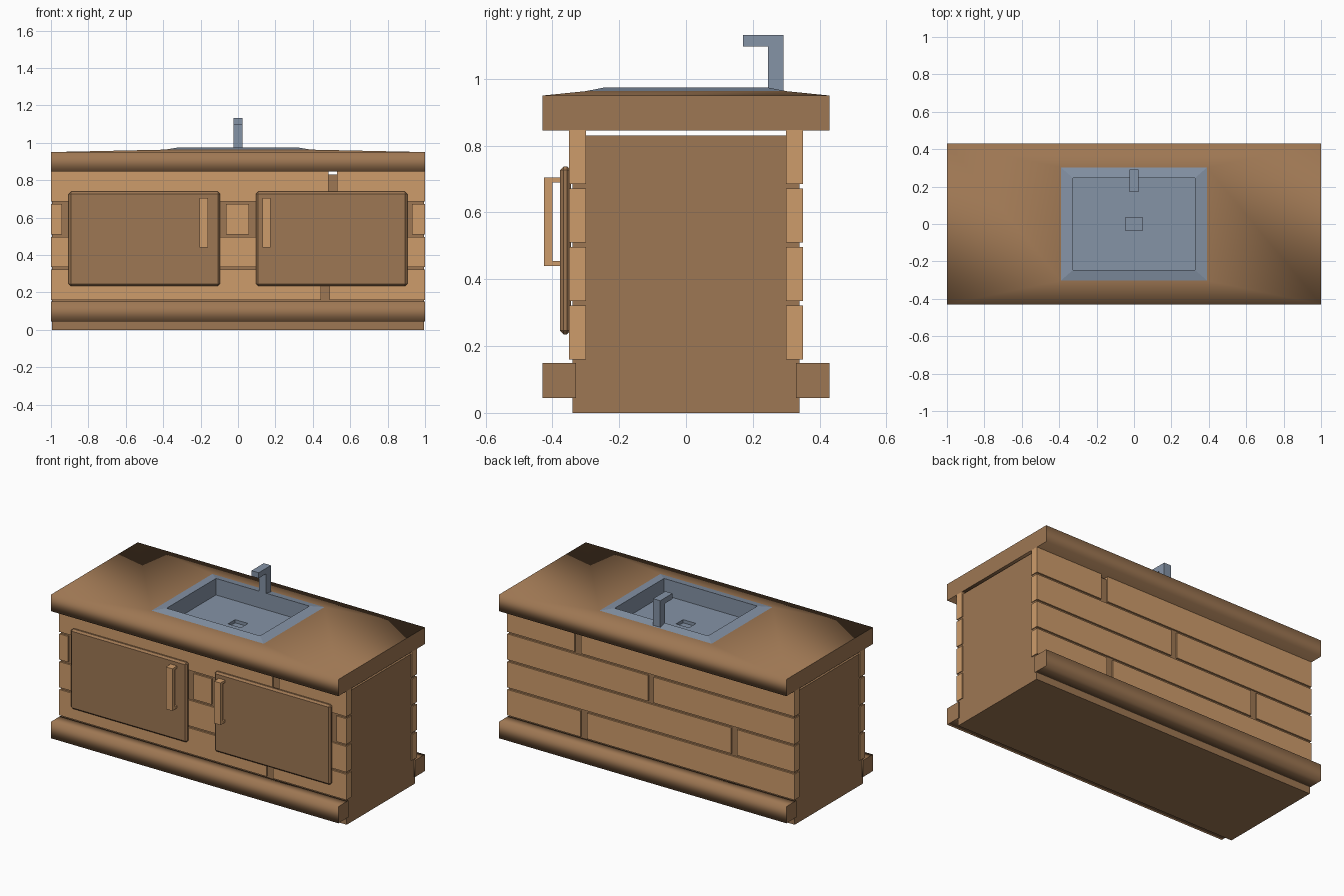
import bpy, bmesh

default = bpy.data.objects.get("Cube")
if default:
    bpy.data.objects.remove(default, do_unlink=True)


def srgb(r, g, b):
    return tuple((c / 255 / 12.92) if c < 10 else ((c / 255 + 0.055) / 1.055) ** 2.4 for c in (r, g, b)) + (1,)


def material(name, color):
    m = bpy.data.materials.new(name)
    m.use_nodes = True
    m.diffuse_color = color
    m.node_tree.nodes["Principled BSDF"].inputs["Base Color"].default_value = color
    return m


DARK = material("dark wood", srgb(158, 119, 83))
LIGHT = material("light wood", srgb(206, 156, 107))
STEEL = material("blue steel", srgb(133, 147, 166))


def finish(name, bm, mat, soft=False):
    """Soft parts blend lengthwise faces but keep flat end caps."""
    bmesh.ops.recalc_face_normals(bm, faces=bm.faces)
    for f in bm.faces:
        f.smooth = soft and abs(f.normal.x) < 0.9
    mesh = bpy.data.meshes.new(name)
    bm.to_mesh(mesh)
    bm.free()
    mesh.materials.append(mat)
    ob = bpy.data.objects.new(name, mesh)
    bpy.context.collection.objects.link(ob)
    return ob


def add_box(bm, x, y, z):
    made = bmesh.ops.create_cube(bm, size=1)["verts"]
    for v in made:
        for i, (lo, hi) in enumerate((x, y, z)):
            v.co[i] = lo if v.co[i] < 0 else hi


def box(name, x, y, z, mat, soft=False, bevel=0):
    bm = bmesh.new()
    add_box(bm, x, y, z)
    if bevel:
        bmesh.ops.bevel(bm, geom=bm.edges[:], offset=bevel, segments=1, affect='EDGES')
    return finish(name, bm, mat, soft)


def stacked_rings(name, rings, mat, soft=False, cap_start=True, cap_end=True):
    """Skin a run of centred rectangles given as half width, half depth, height."""
    bm = bmesh.new()
    loops = [[bm.verts.new((sx * w, sy * d, z)) for sx, sy in ((-1, -1), (1, -1), (1, 1), (-1, 1))]
             for w, d, z in rings]
    for a, b in zip(loops, loops[1:]):
        for i in range(4):
            j = (i + 1) % 4
            bm.faces.new((a[i], a[j], b[j], b[i]))
    if cap_start:
        bm.faces.new(loops[0])
    if cap_end:
        bm.faces.new(loops[-1])
    return finish(name, bm, mat, soft)


# Cabinet core and base mouldings
box("cabinet_core", (-0.995, 0.995), (-0.34, 0.34), (0, 0.83), DARK)
box("front_base_trim", (-1, 1), (-0.43, -0.33), (0.045, 0.15), DARK, soft=True)
box("back_base_trim", (-1, 1), (0.33, 0.43), (0.045, 0.15), DARK, soft=True)

# Plank cladding: each row lists its plank spans
front_rows = [
    [(-1, 0.445), (0.49, 1)],
    [(-1, 1)],
    [(-1, -0.94), (-0.065, 0.06), (0.93, 1)],
    [(-1, 0.485), (0.53, 1)],
]
back_rows = [
    [(-1, 0.445), (0.49, 1)],
    [(-1, -0.6), (-0.56, 1)],
    [(-1, -0.02), (0.02, 1)],
    [(-1, 0.485), (0.53, 1)],
]
for name, rows, depth in (("front_planks", front_rows, (-0.35, -0.30)),
                          ("back_planks", back_rows, (0.30, 0.35))):
    bm = bmesh.new()
    for i, row in enumerate(rows):
        z = 0.16 + 0.175 * i
        for span in row:
            add_box(bm, span, depth, (z, z + 0.162))
    finish(name, bm, LIGHT)

# Doors with pull handles
for side, door_x, handle_x in (("right", (-0.905, -0.095), (-0.205, -0.16)),
                               ("left", (0.095, 0.905), (0.13, 0.175))):
    box(side + "_door", door_x, (-0.377, -0.345), (0.235, 0.738), DARK, bevel=0.011)
    bm = bmesh.new()
    add_box(bm, handle_x, (-0.425, -0.4), (0.44, 0.705))
    for z in (0.44, 0.69):
        add_box(bm, handle_x, (-0.4, -0.375), (z, z + 0.015))
    finish(side + "_handle", bm, LIGHT)

# Countertop rising gently to the sink opening
stacked_rings("countertop", [(1, 0.43, 0.845), (1, 0.43, 0.95), (0.39, 0.302, 0.963)],
              DARK, soft=True, cap_end=False)

# Sink: sloped rim, straight basin walls, recessed drain
stacked_rings("sink", [(0.39, 0.302, 0.963), (0.325, 0.245, 0.974), (0.325, 0.245, 0.87),
                       (0.045, 0.035, 0.87), (0.045, 0.035, 0.85)],
              STEEL, cap_start=False)

# Faucet: upright post with a square spout
bm = bmesh.new()
add_box(bm, (-0.025, 0.025), (0.245, 0.292), (0.96, 1.132))
add_box(bm, (-0.025, 0.025), (0.17, 0.245), (1.097, 1.132))
finish("faucet", bm, STEEL)
